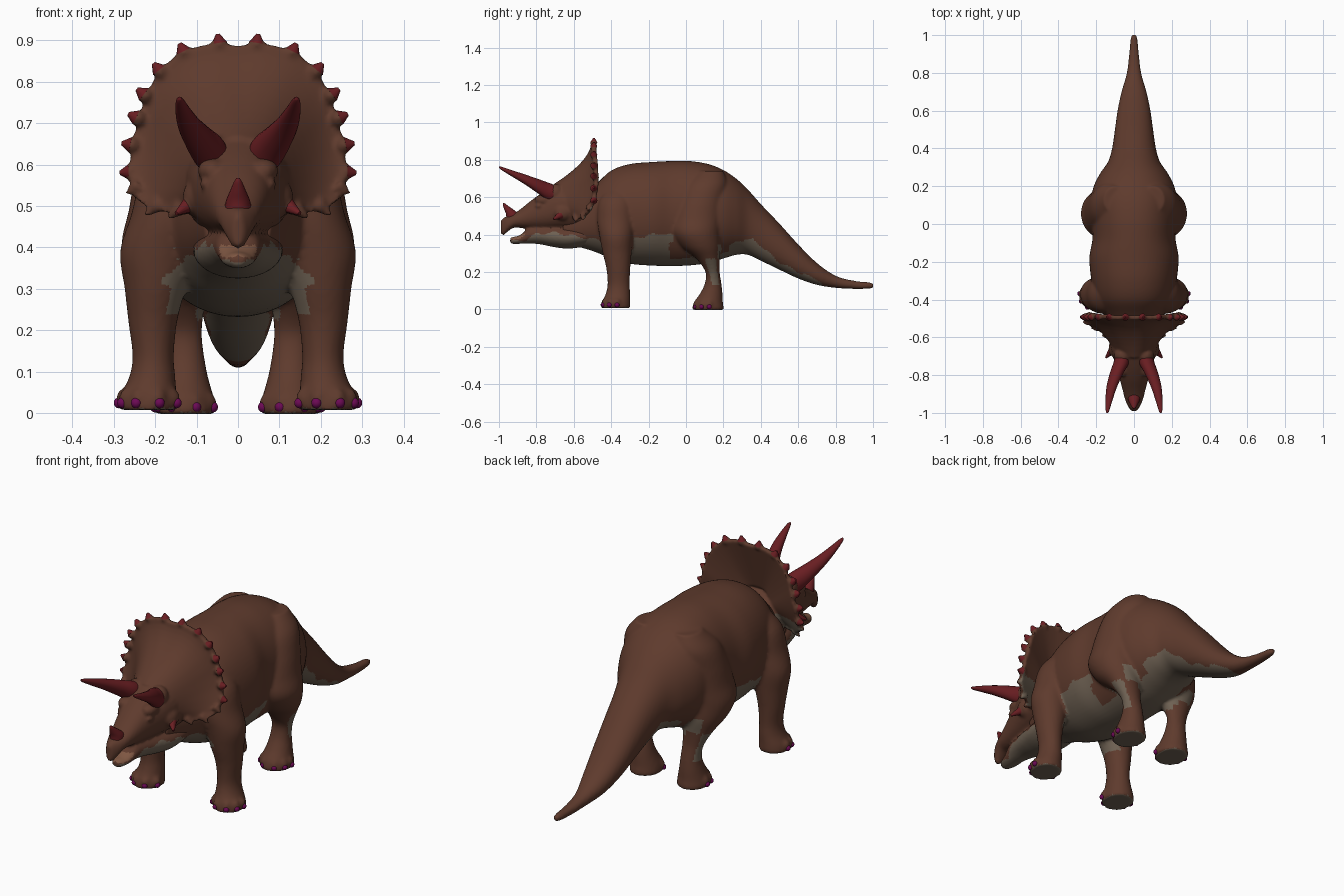
import bpy, bmesh
from math import sin, cos, pi, radians, copysign
from mathutils import Vector, Matrix

if "Cube" in bpy.data.objects:
    bpy.data.objects.remove(bpy.data.objects["Cube"])


def material(name, rgb):
    mat = bpy.data.materials.new(name)
    mat.use_nodes = True
    mat.diffuse_color = (*rgb, 1)
    bsdf = next(n for n in mat.node_tree.nodes if n.type == 'BSDF_PRINCIPLED')
    bsdf.inputs["Base Color"].default_value = (*rgb, 1)
    bsdf.inputs["Roughness"].default_value = 0.8
    return mat


SKIN = material("brown skin", (.113, .043, .026))
BELLY = material("grey belly", (.155, .118, .085))
HORN = material("dark red horn", (.143, .013, .016))
CLAW = material("magenta claw", (.15, .003, .09))
MOUTH = material("tan mouth", (.21, .095, .055))


def finish(name, bm, mats, rule=None, voxel=0, rounds=0):
    """Make a smooth object, optionally fusing its parts into one skin, coloured by a rule."""
    bmesh.ops.recalc_face_normals(bm, faces=bm.faces)
    mesh = bpy.data.meshes.new(name)
    bm.to_mesh(mesh)
    obj = bpy.data.objects.new(name, mesh)
    bpy.context.collection.objects.link(obj)
    if voxel:
        remesh = obj.modifiers.new("fuse", 'REMESH')
        remesh.mode = 'VOXEL'
        remesh.voxel_size = voxel
        soften = obj.modifiers.new("soften", 'SMOOTH')
        soften.iterations = rounds
        graph = bpy.context.evaluated_depsgraph_get()
        mesh = bpy.data.meshes.new_from_object(obj.evaluated_get(graph))
        obj.modifiers.clear()
        obj.data = mesh
    bm.free()
    mesh.materials.clear()
    for mat in mats:
        mesh.materials.append(mat)
    if rule:
        for face in mesh.polygons:
            face.material_index = int(rule(face.center, face.normal))
    mesh.shade_smooth()
    mesh.set_sharp_from_angle(angle=radians(55))


def smooth(rows, steps):
    """Resample rows of numbers along a spline through them."""
    out = []
    for i in range(len(rows) - 1):
        a, b, c, d = (rows[max(0, min(len(rows) - 1, i + k))] for k in (-1, 0, 1, 2))
        for s in range(steps):
            t = s / steps
            out.append([q + t / 2 * (r - p + t * (2*p - 5*q + 4*r - e + t * (3*q - p - 3*r + e)))
                        for p, q, r, e in zip(a, b, c, d)])
    return out + [list(rows[-1])]


def loft(bm, rings):
    """Skin closed rings of points and cap both ends."""
    loops = [[bm.verts.new(p) for p in ring] for ring in rings]
    for lo, hi in zip(loops, loops[1:]):
        for i in range(len(lo)):
            bm.faces.new((lo[i - 1], lo[i], hi[i], hi[i - 1]))
    bm.faces.new(loops[0])
    bm.faces.new(loops[-1])


def tube(bm, rows, along, side=1, sides=32, power=1.0):
    """Rows are x, y, z, x radius and the radius across the other axis."""
    other = Vector((0, 0, 1)) if along == 'Y' else Vector((0, 1, 0))
    rings = []
    for x, y, z, ra, rb in smooth(rows, 5):
        ring = []
        for i in range(sides):
            c, s = cos(2 * pi * i / sides), sin(2 * pi * i / sides)
            c, s = (copysign(abs(v) ** power, v) for v in (c, s))
            ring.append(Vector((side * x + ra * c, y, z)) + other * rb * s)
        rings.append(ring)
    loft(bm, rings)


def spans(rows):
    """Convert y, top, bottom, half width into tube rows."""
    return [(0, y, (top + bot) / 2, half, (top - bot) / 2) for y, top, bot, half in rows]


def blob(bm, centre, radii):
    """A mirrored pair of ellipsoids."""
    for side in (1, -1):
        spot = Vector((side * centre[0], centre[1], centre[2]))
        bmesh.ops.create_uvsphere(bm, u_segments=14, v_segments=9, radius=1,
                                  matrix=Matrix.Translation(spot) @ Matrix.Diagonal((*radii, 1)))


def spike(bm, base, tip, radius):
    """A mirrored pair of blunt cones."""
    for side in (1, -1):
        flip = Vector((side, 1, 1))
        start, end = Vector(base) * flip, Vector(tip) * flip
        axis = end - start
        turn = axis.to_track_quat('Z', 'Y').to_matrix().to_4x4()
        bmesh.ops.create_cone(bm, cap_ends=True, segments=12, radius1=radius, radius2=radius * .25,
                              depth=axis.length, matrix=Matrix.Translation(start + axis / 2) @ turn)


# Belly colour line along the length
BELLY_LINE = [(-1, .36), (-.86, .37), (-.8, .405), (-.7, .41), (-.5, .375), (-.28, .38), (-.15, .405),
              (0, .39), (.18, .3), (.22, .33), (.27, .365), (.36, .375), (.5, .25), (.6, .2), (.72, .15),
              (.8, 0), (2, 0)]


def under(c):
    for (y0, z0), (y1, z1) in zip(BELLY_LINE, BELLY_LINE[1:]):
        if y0 <= c.y < y1:
            return c.z < z0 + (z1 - z0) * (c.y - y0) / (y1 - y0) + .006 * sin(c.y * 60)
    return False


def body_colour(c, n):
    x, out = abs(c.x), n.x * copysign(1, c.x)
    if c.z < .03:
        return n.z < -.6
    if -.1 < c.y < .23 and c.z < .4 and (c.z < .225 or (x > .1 and c.y > -.07 - (c.z < .36) * .02)):
        if c.z < .225 and x < .05:
            return True
        shin_patch = out > .2 and n.y < .75 and c.y > .1 + (.27 - c.z) * .3 and .13 < c.z < .27
        thigh_back = n.y > .6 and .27 < c.z < .35 and out < .5
        groin = c.z > .25 and (out < -.3 or n.z < -.8) and n.y > -.4
        return shin_patch or thigh_back or groin
    if -.48 < c.y < -.28 and x > .13:
        armpit = (n.z < -.6 or out < -.5) and c.z > .24
        chest = n.y < -.35 and abs(c.z - .32) < .045 * (1 - (x - .13) / .06)
        return armpit or chest
    return under(c)


# Body, tail, legs and toes fused into one skin
body = bmesh.new()
tube(body, spans([
    (-.66, .56, .35, .08), (-.56, .60, .33, .115), (-.48, .67, .305, .155), (-.40, .742, .272, .2),
    (-.30, .777, .244, .225), (-.18, .788, .234, .236), (-.08, .793, .232, .22), (.02, .793, .235, .222),
    (.12, .777, .248, .228), (.2, .745, .272, .213), (.27, .698, .292, .178), (.33, .642, .292, .137),
    (.4, .563, .26, .116), (.5, .458, .212, .101), (.6, .347, .165, .087), (.7, .248, .131, .066),
    (.8, .18, .115, .038), (.9, .153, .109, .026), (.98, .145, .11, .018), (1.003, .138, .117, .01)]),
    'Y', sides=64, power=.94)
for side in (1, -1):
    # Hind leg
    tube(body, [
        (.1, .13, .74, .06, .07), (.125, .105, .67, .095, .115), (.14, .08, .58, .108, .125),
        (.152, .062, .49, .112, .133), (.164, .055, .41, .117, .128), (.16, .08, .335, .102, .105),
        (.15, .118, .27, .073, .062), (.138, .142, .2, .051, .038), (.13, .145, .14, .048, .044),
        (.128, .135, .085, .056, .06), (.127, .12, .04, .068, .077), (.127, .118, .012, .073, .083),
        (.127, .118, -.003, .072, .082)], 'Z', side)
    # Front leg
    tube(body, [
        (.11, -.36, .66, .05, .05), (.145, -.37, .58, .085, .095), (.166, -.375, .48, .092, .1),
        (.19, -.372, .39, .095, .09), (.2, -.368, .3, .074, .077), (.206, -.362, .22, .059, .064),
        (.205, -.36, .14, .05, .059), (.207, -.363, .09, .055, .064), (.215, -.372, .045, .067, .074),
        (.217, -.375, .02, .071, .078), (.217, -.375, .007, .07, .077)], 'Z', side)

# Toes and claws fanned around the front of each foot
claws = bmesh.new()
for fx, fy, floor in ((.215, -.375, .01), (.127, .118, 0)):
    for turn in (-65, -20, 25, 62, 95):
        out = Vector((sin(radians(turn)), -cos(radians(turn)), 0))
        foot = Vector((fx, fy, floor))
        blob(body, foot + out * .06 + Vector((0, 0, .024)), (.021, .022, .026))
        blob(claws, foot + out * .073 + Vector((0, 0, .014)), (.013, .013, .013))
finish("body_tail_and_legs", body, [SKIN, BELLY], body_colour, voxel=.009, rounds=3)
finish("claws", claws, [CLAW])

# Skull with hooked beak, and lower jaw
head = bmesh.new()
tube(head, spans([
    (-.5, .62, .42, .12), (-.6, .675, .42, .13), (-.68, .67, .425, .118), (-.75, .635, .425, .096),
    (-.82, .588, .43, .076), (-.88, .54, .435, .06), (-.92, .512, .437, .05), (-.955, .498, .415, .037),
    (-.975, .49, .397, .025), (-.99, .475, .405, .014)]), 'Y', power=.9)
tube(head, spans([
    (-.52, .45, .34, .11), (-.62, .45, .325, .105), (-.7, .45, .332, .088), (-.78, .45, .348, .068),
    (-.84, .445, .352, .054), (-.87, .41, .352, .047), (-.9, .392, .35, .039), (-.925, .388, .35, .028),
    (-.94, .382, .357, .015)]), 'Y')

# Neck frill: a dish swept around the back of the skull
half = [(0, -.505, .887), (.07, -.505, .89), (.137, -.503, .87), (.19, -.497, .824), (.222, -.492, .764),
        (.243, -.488, .7), (.256, -.493, .64), (.262, -.508, .58), (.252, -.53, .525), (.2, -.565, .492),
        (.13, -.6, .48)]
rim_rows = smooth([(-x, y, z) for x, y, z in half[:0:-1]] + half, 6)
rings = []
for i, row in enumerate(rim_rows):
    s = 2 * i / (len(rim_rows) - 1) - 1
    a = 2.4 * s
    inner = Vector((.1 * sin(a), -.715 + .05 * abs(s), .565 + .1 * cos(a)))
    rim = Vector(row)
    front, back = [], []
    for k in range(11):
        u = 1 - k / 10
        p = inner.lerp(rim, 1 - u)
        front.append(Vector((p.x, rim.y - (rim.y - inner.y) * u ** 1.7, p.z)))
        back.append(Vector((p.x, rim.y + .024 - .06 * u, p.z)))
    rings.append(front + back[::-1])
loft(head, rings)

# Studs on bumps around the frill edge
red = bmesh.new()
hub = Vector((0, -.5, .6))
for x, z in ((.045, .89), (.13, .87), (.188, .825), (.224, .767), (.242, .712), (.256, .647), (.26, .582)):
    spot = Vector((x, -.493, z))
    out = (spot - hub).normalized()
    blob(head, spot, (.019, .019, .019))
    spike(red, spot + out * .004, spot + out * .026, .019)
for tip in ((.27, -.52, .528), (.225, -.55, .478), (.17, -.59, .47)):
    spike(head, Vector(tip) + Vector((-.03, 0, .025)), tip, .02)

# Cheeks, brow ridges, eyelids and horned cheek tips
blob(head, (.09, -.655, .52), (.045, .06, .05))
blob(head, (.062, -.76, .585), (.036, .05, .03))
blob(head, (.078, -.785, .553), (.014, .022, .012))
blob(head, (.06, -.695, .622), (.046, .045, .05))
spike(head, (.09, -.64, .52), (.135, -.69, .492), .035)
spike(red, (.118, -.672, .503), (.149, -.708, .482), .02)


def head_colour(c, n):
    if c.y < -.86 and c.z < .405 and abs(c.x) < .05 and n.z > .35:
        return 2
    return under(c) or (c.y > -.58 and n.y > .3 and c.z < .57)


finish("head_and_frill", head, [SKIN, BELLY, MOUTH], head_colour, voxel=.0075, rounds=2)

# Brow horns and nose horn
for side in (1, -1):
    tube(red, [(.058, -.68, .615, .036, .042), (.068, -.735, .629, .041, .048), (.092, -.79, .658, .036, .039),
               (.117, -.86, .694, .028, .027), (.132, -.93, .727, .019, .017),
               (.14, -.985, .753, .01, .009), (.141, -1, .76, .004, .004)], 'Y', side, sides=20)
tube(red, [(0, -.918, .48, .033, .042), (0, -.928, .51, .03, .035), (0, -.948, .535, .02, .024),
           (0, -.968, .558, .01, .011), (0, -.974, .568, .004, .004)], 'Z', sides=18)
finish("horns_and_studs", red, [HORN])
